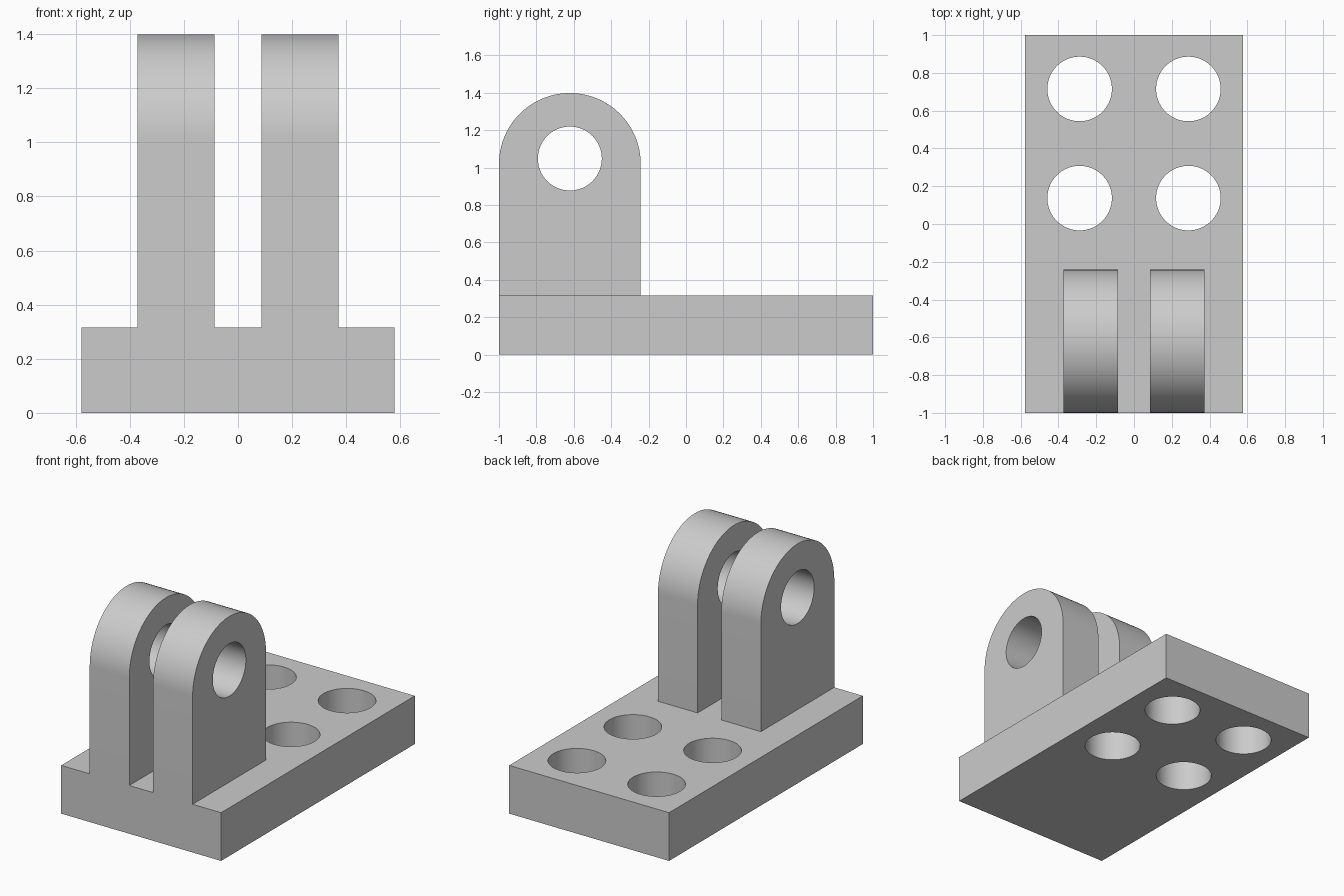
import bpy, bmesh
from math import cos, sin, pi, radians

if "Cube" in bpy.data.objects:
    bpy.data.objects.remove(bpy.data.objects["Cube"])

# Dimensions
HALF_WIDTH, BASE_TOP = 0.578, 0.315
LUG_Y, LUG_RADIUS, LUG_TOP = -0.621, 0.379, 1.398
LUG_IN, LUG_OUT = 0.086, 0.372
PIN_Z, HOLE_RADIUS = 1.048, 0.171

grey = bpy.data.materials.new("plain grey")
grey.use_nodes = True
grey.diffuse_color = (0.6, 0.6, 0.6, 1)
grey.node_tree.nodes["Principled BSDF"].inputs["Base Color"].default_value = grey.diffuse_color


def prism(name, outline, offset):
    """Extrude a closed outline of 3D points along an offset."""
    bm = bmesh.new()
    face = bm.faces.new([bm.verts.new(p) for p in outline])
    result = bmesh.ops.extrude_face_region(bm, geom=[face], use_keep_orig=True)
    moved = [v for v in result["geom"] if isinstance(v, bmesh.types.BMVert)]
    bmesh.ops.translate(bm, verts=moved, vec=offset)
    bmesh.ops.recalc_face_normals(bm, faces=bm.faces)
    mesh = bpy.data.meshes.new(name)
    bm.to_mesh(mesh)
    bm.free()
    mesh.materials.append(grey)
    obj = bpy.data.objects.new(name, mesh)
    bpy.context.collection.objects.link(obj)
    return obj


def arc(radius, end, steps):
    return [(radius * cos(end * i / steps), radius * sin(end * i / steps)) for i in range(steps + 1)]


def combine(target, tool, operation):
    """Apply a boolean and discard the tool."""
    mod = target.modifiers.new(operation.lower(), "BOOLEAN")
    mod.operation, mod.solver, mod.object = operation, "EXACT", tool
    bpy.context.view_layer.objects.active = target
    bpy.ops.object.modifier_apply(modifier=mod.name)
    bpy.data.objects.remove(tool)


# Base plate
corners = [(-1, -1), (1, -1), (1, 1), (-1, 1)]
bracket = prism("clevis_bracket", [(HALF_WIDTH * x, y, 0) for x, y in corners], (0, 0, BASE_TOP))

# Pair of round-topped lugs, sunk a little into the plate
centre_z = LUG_TOP - LUG_RADIUS
side = [(LUG_Y + y, centre_z + z) for y, z in arc(LUG_RADIUS, pi, 48)]
side += [(LUG_Y - LUG_RADIUS, BASE_TOP / 2), (LUG_Y + LUG_RADIUS, BASE_TOP / 2)]
for x in (LUG_IN, -LUG_OUT):
    lug = prism("lug", [(x, y, z) for y, z in side], (LUG_OUT - LUG_IN, 0, 0))
    combine(bracket, lug, "UNION")

# Pin bore through both lugs
circle = arc(HOLE_RADIUS, 2 * pi, 64)[:-1]
bore = prism("bore", [(-1, LUG_Y + a, PIN_Z + b) for a, b in circle], (2, 0, 0))
combine(bracket, bore, "DIFFERENCE")

# Four bolt holes through the plate
for x in (-0.288, 0.288):
    for y in (0.137, 0.715):
        hole = prism("bolt_hole", [(x + a, y + b, -1) for a, b in circle], (0, 0, 2))
        combine(bracket, hole, "DIFFERENCE")

# Smooth the curved walls, keep the edges crisp
bpy.ops.object.select_all(action="DESELECT")
bracket.select_set(True)
bpy.context.view_layer.objects.active = bracket
bpy.ops.object.shade_smooth_by_angle(angle=radians(30))
